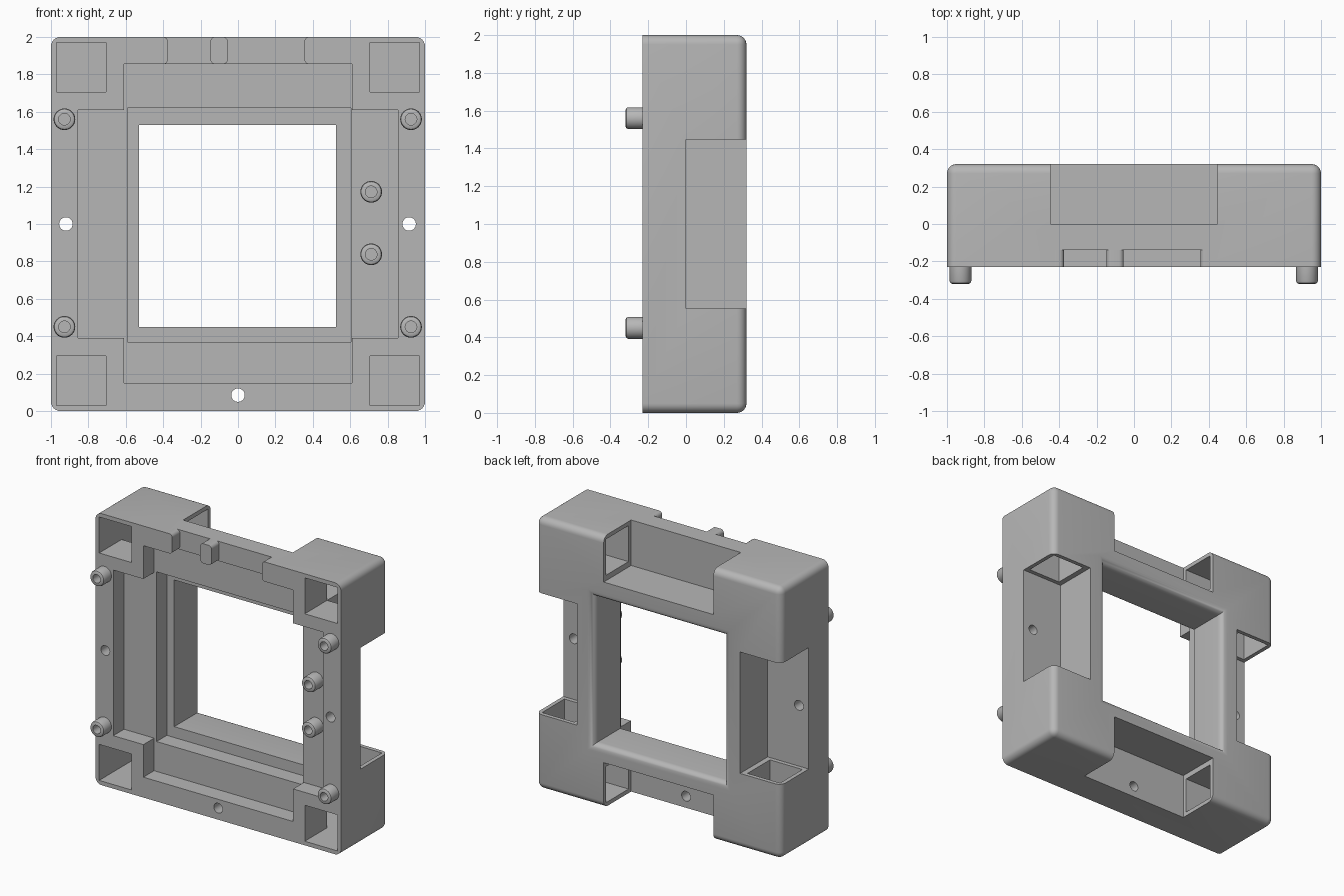
import bpy, bmesh
from math import cos, sin, pi, radians

scene = bpy.context.scene
old = bpy.data.objects.get("Cube")
if old:
    bpy.data.objects.remove(old, do_unlink=True)

grey = bpy.data.materials.new("plain_grey")
grey.use_nodes = True
tone = (0.47, 0.47, 0.47, 1)
grey.diffuse_color = tone
grey.node_tree.nodes["Principled BSDF"].inputs["Base Color"].default_value = tone

FRONT, BACK, MID = -0.23, 0.32, 0.0
ROUND = 0.05


def finish(bm, name):
    bmesh.ops.recalc_face_normals(bm, faces=bm.faces)
    mesh = bpy.data.meshes.new(name)
    bm.to_mesh(mesh)
    bm.free()
    mesh.materials.append(grey)
    ob = bpy.data.objects.new(name, mesh)
    scene.collection.objects.link(ob)
    return ob


def box(name, xs, ys, zs, bevel=0.0, rule=None):
    """Box from ranges; edges chosen by rule get rounded."""
    bm = bmesh.new()
    bmesh.ops.create_cube(bm, size=1)
    for v in bm.verts:
        v.co = [r[0] if c < 0 else r[1] for c, r in zip(v.co, (xs, ys, zs))]
    if bevel:
        edges = [e for e in bm.edges if rule(e)]
        bmesh.ops.bevel(bm, geom=edges, offset=bevel, segments=6,
                        profile=0.5, affect='EDGES')
    return finish(bm, name)


def loft(name, rings):
    """Skin a list of equal point rings and cap both ends."""
    bm = bmesh.new()
    loops = [[bm.verts.new(p) for p in ring] for ring in rings]
    n = len(loops[0])
    for a, b in zip(loops, loops[1:]):
        for i in range(n):
            j = (i + 1) % n
            bm.faces.new((a[i], a[j], b[j], b[i]))
    bm.faces.new(loops[0])
    bm.faces.new(loops[-1])
    return finish(bm, name)


def lathe(name, x, z, profile, n=32):
    """Turn (radius, y) pairs around a front-to-back axis."""
    return loft(name, [[(x + r * cos(2 * pi * i / n), y, z + r * sin(2 * pi * i / n))
                        for i in range(n)] for r, y in profile])


def along_y(e):
    a, b = (v.co for v in e.verts)
    return abs(a.y - b.y) > 0.01


def outer_rule(e):
    return along_y(e) or all(v.co.y > MID for v in e.verts)


# Main block, rounded everywhere but at the front
body = box("frame_body", (-1, 1), (FRONT, BACK), (0, 2), ROUND, outer_rule)
cutters = []


def cut(*ranges):
    cutters.append(box("cutter", *ranges))


# Stepped front recess
cut((-0.61, 0.61), (-0.5, -0.105), (0.15, 1.855))
cut((-0.855, 0.855), (-0.5, -0.105), (0.39, 1.61))
cut((-0.59, 0.605), (-0.5, 0.015), (0.37, 1.62))

# Window, flaring into a rounded edge at the back
flare = [(-0.5, 0)] + [(BACK - ROUND * (1 - sin(t)), ROUND * (1 - cos(t)))
                       for t in (radians(15 * k) for k in range(7))]
flare.append((0.5, ROUND))
cutters.append(loft("cutter", [
    [(-0.53 - g, y, 0.45 - g), (0.525 + g, y, 0.45 - g),
     (0.525 + g, y, 1.53 + g), (-0.53 - g, y, 1.53 + g)] for y, g in flare]))

# Notches in the middle of each side, open to the back
span, deep = 0.447, 0.665
for s in (-1, 1):
    side = sorted((s * deep, s * 1.2))
    cut(side, (MID, 0.5), (1 - span, 1 + span))
    cut((-span, span), (MID, 0.5), [1 + c for c in side])

# Hollow corners: three square channels meeting in each corner
inner, outer = 0.705, 0.97
for sx in (-1, 1):
    for sz in (-1, 1):
        px = sorted((sx * inner, sx * outer))
        pz = sorted((1 + sz * inner, 1 + sz * outer))
        cut(px, (-0.5, 0.29), pz)
        cut(sorted((sx * 0.4, sx * outer)), (0.03, 0.29), pz)
        cut(px, (0.03, 0.29), sorted((1 + sz * 0.4, 1 + sz * outer)))

# Screw holes
for x, z in ((-0.92, 1), (0.915, 1), (0, 0.085)):
    cutters.append(lathe("cutter", x, z, [(0.036, -0.5), (0.036, 0.1)]))

# Cable slot at the top of the front
cut((-0.42, 0.4), (-0.5, -0.14), (1.8, 2.2))

for c in cutters:
    c.hide_render = True
    mod = body.modifiers.new("cut", 'BOOLEAN')
    mod.operation = 'DIFFERENCE'
    mod.solver = 'EXACT'
    mod.object = c
    bpy.context.view_layer.objects.active = body
    bpy.ops.object.modifier_apply(modifier=mod.name)
    bpy.data.objects.remove(c, do_unlink=True)

parts = [body]

# Rounded slot ends and the tab between them
for name, xs in (("slot_end_right", (-0.45, -0.375)), ("slot_tab", (-0.147, -0.055)),
                 ("slot_end_left", (0.355, 0.43))):
    parts.append(box(name, xs, (FRONT, -0.135), (1.855, 2), 0.025, along_y))


# Hollow pegs on the front rim and standoffs in the recess
def peg(name, x, z, base, tip):
    parts.append(lathe(name, x, z, [(0.058, base + 0.01), (0.058, tip + 0.015),
                                    (0.054, tip + 0.005), (0.045, tip),
                                    (0.031, tip), (0.031, base - 0.01)]))


for side, x in (("right", -0.928), ("left", 0.925)):
    for level, z in (("lower", 0.45), ("upper", 1.56)):
        peg(f"{level}_{side}_peg", x, z, FRONT, -0.32)
for level, z in (("lower", 0.838), ("upper", 1.172)):
    peg(f"{level}_standoff", 0.712, z, -0.105, -0.2)

# Smooth rounded edges, keep corners crisp
bpy.ops.object.select_all(action='DESELECT')
for ob in parts:
    ob.select_set(True)
bpy.context.view_layer.objects.active = body
bpy.ops.object.shade_smooth_by_angle(angle=radians(35))
